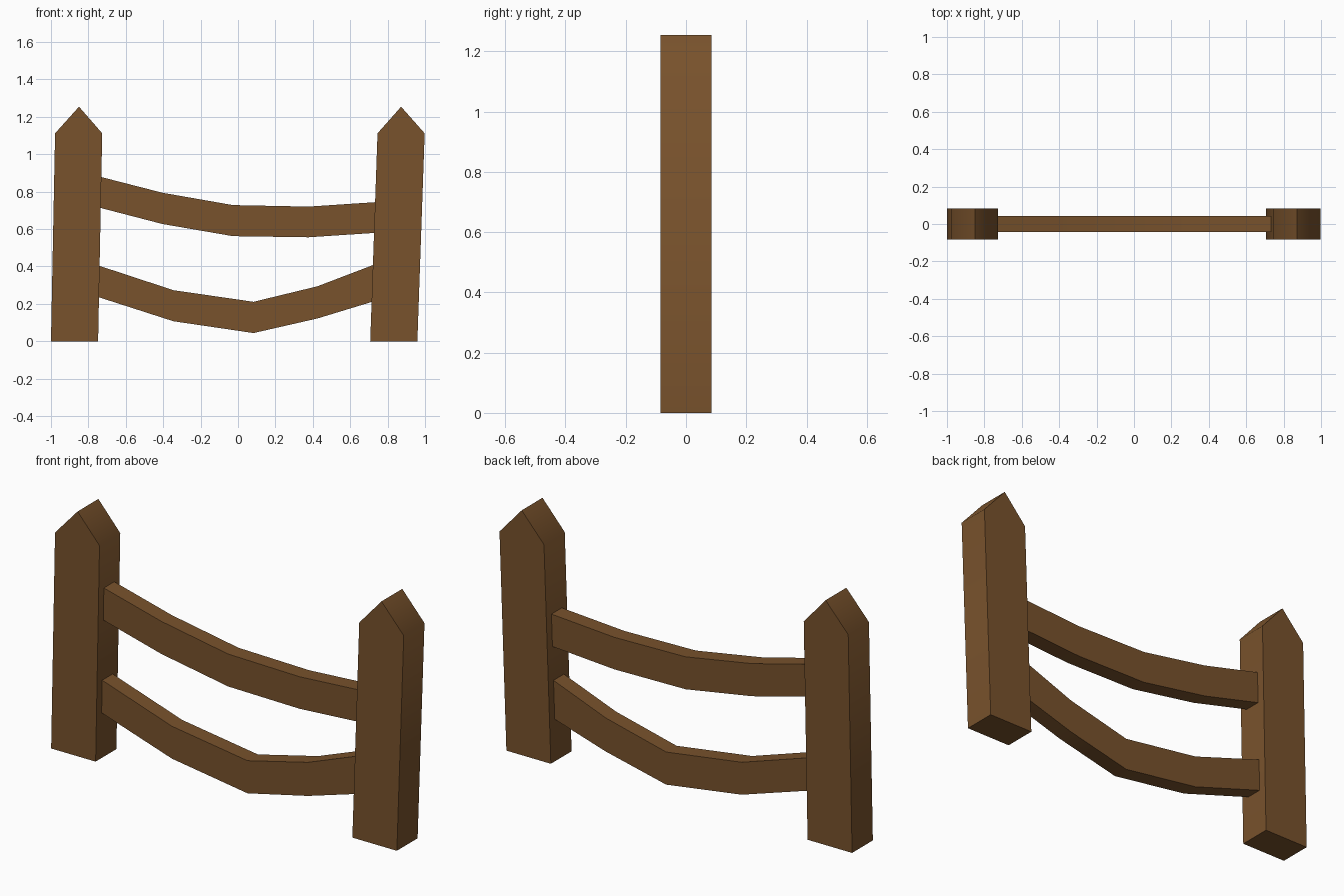
import bpy, bmesh, math

if "Cube" in bpy.data.objects:
    bpy.data.objects.remove(bpy.data.objects["Cube"])

wood = bpy.data.materials.new("brown wood")
wood.diffuse_color = (0.188, 0.084, 0.025, 1.0)
wood.use_nodes = True
wood.node_tree.nodes["Principled BSDF"].inputs["Base Color"].default_value = wood.diffuse_color


def extrude_profile(name, outline, half_depth):
    """Extrude an (x, z) outline symmetrically along y."""
    bm = bmesh.new()
    face = bm.faces.new([bm.verts.new((x, -half_depth, z)) for x, z in outline])
    ext = bmesh.ops.extrude_face_region(bm, geom=[face], use_keep_orig=True)
    verts = [g for g in ext["geom"] if isinstance(g, bmesh.types.BMVert)]
    bmesh.ops.translate(bm, verts=verts, vec=(0, 2 * half_depth, 0))
    bmesh.ops.recalc_face_normals(bm, faces=bm.faces[:])
    mesh = bpy.data.meshes.new(name)
    bm.to_mesh(mesh)
    bm.free()
    obj = bpy.data.objects.new(name, mesh)
    bpy.context.collection.objects.link(obj)
    mesh.materials.append(wood)
    bpy.ops.object.select_all(action="DESELECT")
    obj.select_set(True)
    bpy.context.view_layer.objects.active = obj
    bpy.ops.object.shade_smooth_by_angle(angle=math.radians(60))
    return obj


# Leaning posts with pointed tops: bottom centre x, shoulder centre x, peak x
for name, base, shoulder, peak in (("left_post", -0.874, -0.852, -0.85),
                                   ("right_post", 0.833, 0.872, 0.872)):
    w = 0.126
    extrude_profile(name, [(base - w, 0), (base + w, 0), (shoulder + w, 1.112),
                           (peak, 1.254), (shoulder - w, 1.112)], 0.084)

# Sagging rails: x, top z, bottom z at each bend (ends sunk into the posts)
rails = {
    "upper_rail": [(-0.77, 0.888, 0.722), (-0.404, 0.794, 0.627), (-0.027, 0.728, 0.562),
                   (0.377, 0.720, 0.556), (0.77, 0.746, 0.582)],
    "lower_rail": [(-0.78, 0.416, 0.247), (-0.345, 0.273, 0.107), (0.083, 0.211, 0.044),
                   (0.425, 0.294, 0.122), (0.76, 0.422, 0.224)],
}
for name, pts in rails.items():
    top = [(x, t) for x, t, b in reversed(pts)]
    bottom = [(x, b) for x, t, b in pts]
    extrude_profile(name, bottom + top, 0.042)
